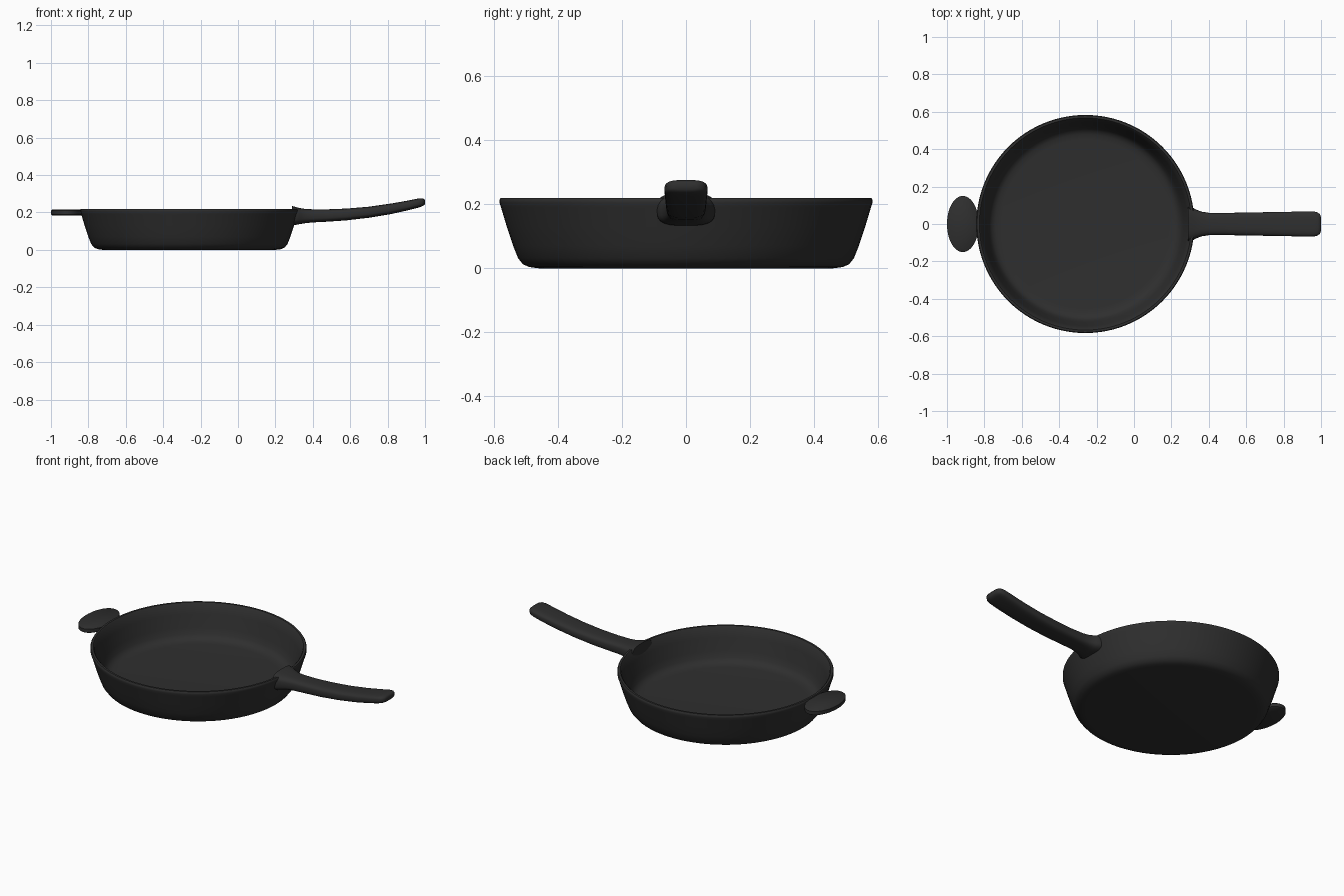
import bpy, bmesh, math

cube = bpy.data.objects.get("Cube")
if cube:
    bpy.data.objects.remove(cube, do_unlink=True)

iron = bpy.data.materials.new("cast_iron_black")
iron.use_nodes = True
COLOUR = (0.028, 0.028, 0.028, 1)
iron.diffuse_color = COLOUR
iron.node_tree.nodes["Principled BSDF"].inputs["Base Color"].default_value = COLOUR

PAN_X = -0.26


def finish(name, bm, angle=40):
    bmesh.ops.recalc_face_normals(bm, faces=bm.faces)
    mesh = bpy.data.meshes.new(name)
    bm.to_mesh(mesh)
    bm.free()
    mesh.materials.append(iron)
    obj = bpy.data.objects.new(name, mesh)
    bpy.context.collection.objects.link(obj)
    bpy.ops.object.select_all(action='DESELECT')
    obj.select_set(True)
    bpy.context.view_layer.objects.active = obj
    bpy.ops.object.shade_smooth_by_angle(angle=math.radians(angle))
    return obj


def loft(name, rings, angle=40):
    """Skin closed rings of points and cap both ends."""
    bm = bmesh.new()
    loops = [[bm.verts.new(p) for p in ring] for ring in rings]
    n = len(loops[0])
    for a, b in zip(loops, loops[1:]):
        for i in range(n):
            j = (i + 1) % n
            bm.faces.new((a[i], a[j], b[j], b[i]))
    bm.faces.new(loops[0])
    bm.faces.new(loops[-1])
    return finish(name, bm, angle)


def circle(rx, ry, x, z, n=96):
    return [(x + rx * math.cos(math.tau * i / n), ry * math.sin(math.tau * i / n), z)
            for i in range(n)]


def section(x, half_width, bottom, top, n=32, power=0.62):
    """Rounded-rectangle cross-section facing along x."""
    def soft(v):
        return math.copysign(abs(v) ** power, v)
    mid, half = (bottom + top) / 2, (top - bottom) / 2
    return [(x, half_width * soft(math.cos(math.tau * i / n)),
             mid + half * soft(math.sin(math.tau * i / n))) for i in range(n)]


# Pan: one profile from underside, up the wall, over the lip and down to the floor
pan_profile = [(0.46, 0.0), (0.49, 0.004), (0.51, 0.013), (0.525, 0.032),
               (0.54, 0.07), (0.56, 0.13), (0.578, 0.19), (0.583, 0.205),
               (0.583, 0.214), (0.579, 0.22), (0.567, 0.22), (0.561, 0.214),
               (0.545, 0.16), (0.525, 0.09), (0.513, 0.055), (0.5, 0.038),
               (0.48, 0.028), (0.45, 0.025)]
loft("pan_body", [circle(r, r, PAN_X, z) for r, z in pan_profile])

# Long handle: flared root, gently rising grip and rounded tip
handle_profile = [(0.288, 0.092, 0.133, 0.235), (0.31, 0.09, 0.134, 0.229),
                  (0.33, 0.078, 0.138, 0.224), (0.36, 0.066, 0.143, 0.219),
                  (0.4, 0.06, 0.147, 0.217), (0.48, 0.059, 0.151, 0.217),
                  (0.58, 0.061, 0.158, 0.221), (0.7, 0.063, 0.172, 0.231),
                  (0.82, 0.065, 0.192, 0.248), (0.91, 0.067, 0.212, 0.264),
                  (0.96, 0.067, 0.225, 0.274), (0.982, 0.062, 0.232, 0.276),
                  (0.994, 0.052, 0.238, 0.273), (1.0, 0.036, 0.246, 0.266)]
loft("long_handle", [section(*s) for s in handle_profile], 50)

# Helper tab: flat oval opposite the long handle
tab_profile = [(0.078, 0.185), (0.085, 0.19), (0.085, 0.21), (0.078, 0.215)]
loft("helper_tab", [circle(r, r + 0.065, -0.915, z, 48) for r, z in tab_profile])
